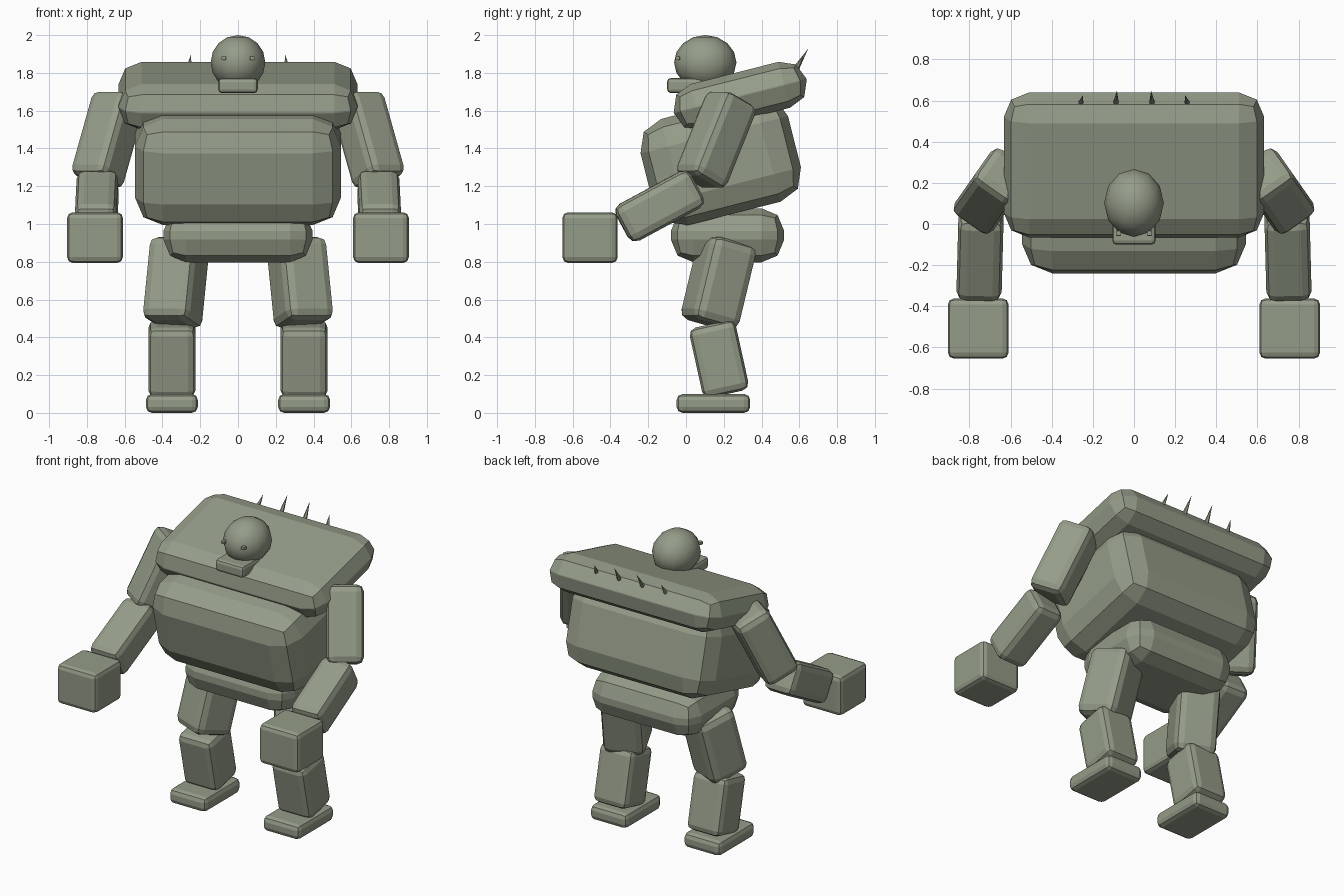
import bpy
import bmesh
import math
from mathutils import Vector, Matrix

if "Cube" in bpy.data.objects:
    bpy.data.objects.remove(bpy.data.objects["Cube"])

skin = bpy.data.materials.new("grey_green")
skin.diffuse_color = (0.30, 0.335, 0.25, 1.0)
skin.use_nodes = True
skin.node_tree.nodes["Principled BSDF"].inputs["Base Color"].default_value = skin.diffuse_color


def finish(bm, name, smooth=False):
    """Turn a bmesh into a coloured object."""
    bmesh.ops.recalc_face_normals(bm, faces=bm.faces[:])
    for f in bm.faces:
        f.smooth = smooth
    mesh = bpy.data.meshes.new(name)
    bm.to_mesh(mesh)
    bm.free()
    mesh.materials.append(skin)
    ob = bpy.data.objects.new(name, mesh)
    bpy.context.collection.objects.link(ob)
    return ob


def block(name, center, size, bevel, rot=None):
    """Box with two-step rounded edges."""
    bm = bmesh.new()
    bmesh.ops.create_cube(bm, size=1.0)
    bmesh.ops.scale(bm, vec=size, verts=bm.verts[:])
    bmesh.ops.bevel(bm, geom=bm.edges[:], offset=bevel, offset_type='OFFSET',
                    segments=2, profile=0.5, affect='EDGES', clamp_overlap=True)
    m = Matrix.Translation(center) @ (rot or Matrix.Identity(4))
    bmesh.ops.transform(bm, matrix=m, verts=bm.verts[:])
    return finish(bm, name)


def limb(name, center, direction, length, width, bevel):
    """Rounded square bar pointing along a direction."""
    rot = Vector(direction).to_track_quat('Z', 'Y').to_matrix().to_4x4()
    return block(name, center, (width, width, length), bevel, rot)


# Torso, tilted forward
tilt = Matrix.Rotation(math.radians(14.2), 4, 'X')
block("chest", (0, 0.184, 1.337), (1.09, 0.805, 0.58), 0.15, tilt)
block("back_shell", (0, 0.287, 1.678), (1.265, 0.725, 0.25), 0.122, tilt)
block("pelvis", (0, 0.22, 0.94), (0.79, 0.60, 0.285), 0.12)

# Head
bm = bmesh.new()
bmesh.ops.create_uvsphere(bm, u_segments=12, v_segments=8, radius=1.0)
bmesh.ops.scale(bm, vec=(0.145, 0.165, 0.145), verts=bm.verts[:])
bmesh.ops.translate(bm, vec=(0, 0.102, 1.855), verts=bm.verts[:])
finish(bm, "head", smooth=True)
block("jaw", (0, 0.0, 1.733), (0.21, 0.20, 0.08), 0.02)

# Paired parts
for s, side in ((-1, "right"), (1, "left")):
    block(side + "_eye", (s * 0.075, -0.045, 1.877), (0.025, 0.025, 0.02), 0.003)
    limb(side + "_upper_arm", (s * 0.69, 0.16, 1.445),
         (s * 0.28, -0.40, -1), 0.49, 0.23, 0.045)
    limb(side + "_forearm", (s * 0.748, -0.14, 1.095),
         (s * 0.01, -0.38, -0.205), 0.45, 0.22, 0.045)
    block(side + "_hand", (s * 0.757, -0.508, 0.928), (0.295, 0.293, 0.268), 0.03)
    limb(side + "_thigh", (s * 0.328, 0.172, 0.69),
         (s * 0.10, -0.24, -1), 0.455, 0.27, 0.05)
    limb(side + "_shin", (s * 0.35, 0.175, 0.285),
         (0, 0.22, -1), 0.38, 0.25, 0.04)
    block(side + "_foot", (s * 0.35, 0.145, 0.05), (0.275, 0.39, 0.10), 0.032)

# Spikes along the rear edge of the shell
for i, x in enumerate((-0.262, -0.088, 0.088, 0.262)):
    inner = i in (1, 2)
    base = Vector((x, 0.575, 1.81))
    tip = Vector((x * 0.95, 0.648, 1.93) if inner else (x * 0.95, 0.625, 1.898))
    axis = tip - base
    bm = bmesh.new()
    bmesh.ops.create_cone(bm, cap_ends=True, segments=6, radius1=0.018,
                          radius2=0.0, depth=axis.length)
    bmesh.ops.remove_doubles(bm, verts=bm.verts[:], dist=1e-5)
    m = Matrix.Translation((base + tip) / 2) @ axis.to_track_quat('Z', 'Y').to_matrix().to_4x4()
    bmesh.ops.transform(bm, matrix=m, verts=bm.verts[:])
    finish(bm, "back_spike_%d" % (i + 1))
